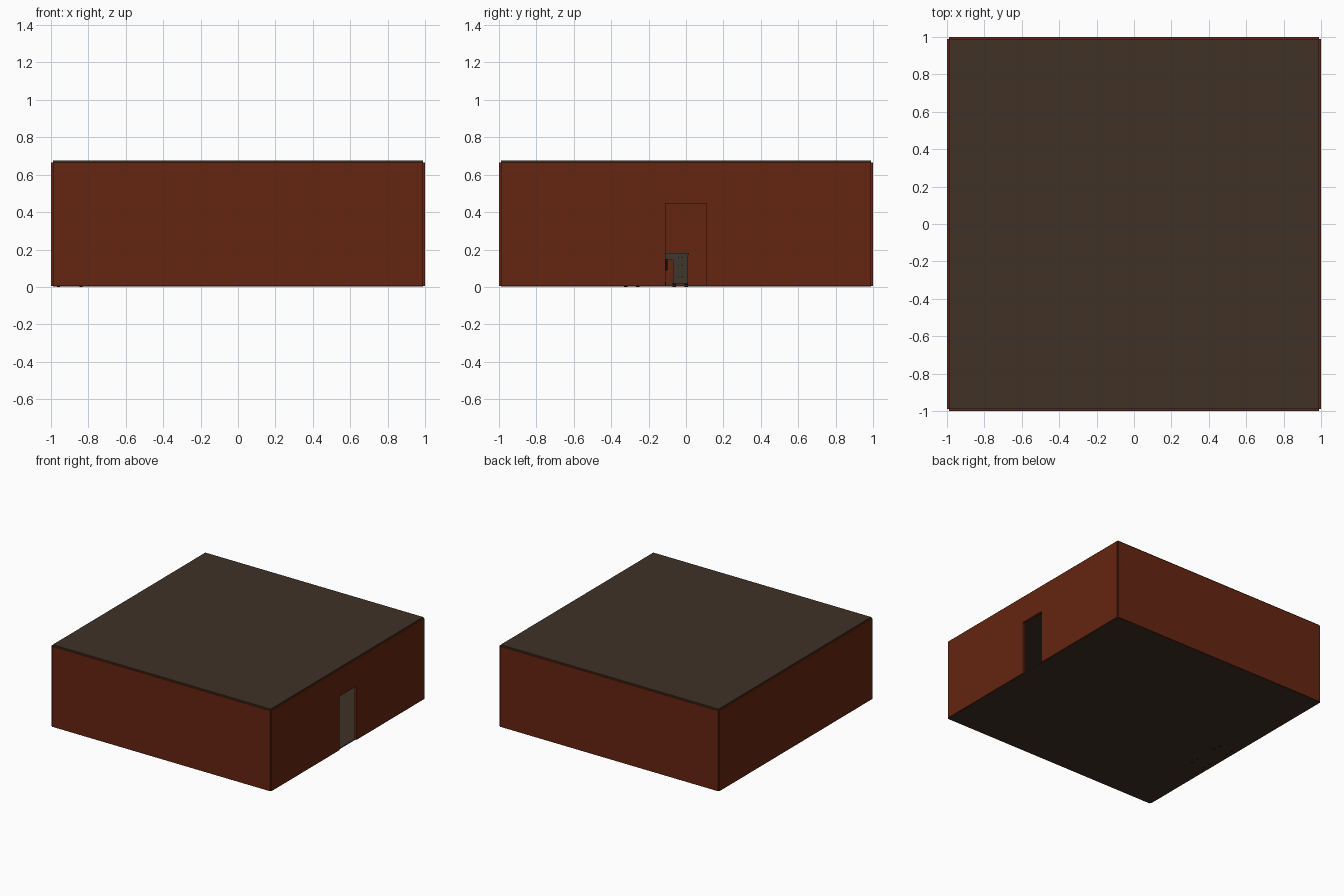
import bpy, bmesh, math
from mathutils import Vector

cube = bpy.data.objects.get("Cube")
if cube:
    bpy.data.objects.remove(cube, do_unlink=True)


def material(name, rgb):
    m = bpy.data.materials.new(name)
    m.use_nodes = True
    m.diffuse_color = (*rgb, 1)
    m.node_tree.nodes["Principled BSDF"].inputs["Base Color"].default_value = (*rgb, 1)
    return m


RED = material("brick red", (0.13, 0.018, 0.005))
BROWN = material("dark brown", (0.05, 0.031, 0.019))
WOOD = material("desk wood", (0.05, 0.038, 0.026))
BLACK = material("black", (0.012, 0.01, 0.008))


def finish(name, bm, mat):
    bmesh.ops.recalc_face_normals(bm, faces=bm.faces)
    mesh = bpy.data.meshes.new(name)
    bm.to_mesh(mesh)
    bm.free()
    mesh.materials.append(mat)
    ob = bpy.data.objects.new(name, mesh)
    bpy.context.collection.objects.link(ob)
    return ob


def box(name, lo, hi, mat):
    """Box between two opposite corners."""
    lo, hi = Vector(lo), Vector(hi)
    bm = bmesh.new()
    bmesh.ops.create_cube(bm, size=1)
    for v in bm.verts:
        v.co = (lo + hi) / 2 + v.co * (hi - lo)
    return finish(name, bm, mat)


def rod(name, a, b, r, mat, sides=10):
    """Cylinder between two points."""
    a, b = Vector(a), Vector(b)
    bm = bmesh.new()
    bmesh.ops.create_cone(bm, cap_ends=True, segments=sides, radius1=r, radius2=r,
                          depth=(b - a).length)
    turn = (b - a).to_track_quat("Z", "Y")
    for v in bm.verts:
        v.co = turn @ v.co + (a + b) / 2
    return finish(name, bm, mat)


# Room shell: panels are short of the corners, leaving small notches
IN, OUT, EDGE = 0.98, 1.0, 0.99
BASE, TOP, ROOF = 0.004, 0.665, 0.675
box("floor", (-EDGE, -EDGE, 0.003), (EDGE, EDGE, 0.01), BROWN)
box("roof", (-EDGE, -EDGE, TOP - 0.01), (EDGE, EDGE, ROOF), BROWN)
box("front_wall", (-EDGE, -OUT, BASE), (EDGE, -IN, TOP), RED)
box("back_wall", (-EDGE, IN, BASE), (EDGE, OUT, TOP), RED)
box("right_wall", (-OUT, -EDGE, BASE), (-IN, EDGE, TOP), RED)

# Wall with the doorway, extruded from its outline
DOOR, HEAD = 0.11, 0.445
half = [(DOOR, HEAD), (DOOR, BASE), (EDGE, BASE), (EDGE, TOP)]
outline = half + [(-y, z) for y, z in reversed(half)]
bm = bmesh.new()
face = bm.faces.new([bm.verts.new((IN, y, z)) for y, z in outline])
ext = bmesh.ops.extrude_face_region(bm, geom=[face])
bmesh.ops.translate(bm, vec=(OUT - IN, 0, 0),
                    verts=[g for g in ext["geom"] if isinstance(g, bmesh.types.BMVert)])
finish("doorway_wall", bm, RED)

# Desk with two drawer pedestals against the far wall
BACK, FRONT = -0.975, -0.825
box("desk_top", (BACK - 0.003, -0.335, 0.172), (FRONT + 0.005, 0.015, 0.182), WOOD)
box("desk_apron", (BACK, -0.33, 0.145), (FRONT, 0.01, 0.172), WOOD)
for side, yc in (("right", -0.29), ("left", -0.03)):
    box(side + "_pedestal", (BACK, yc - 0.04, 0.018), (FRONT - 0.003, yc + 0.04, 0.145), WOOD)
    for i, (z0, z1) in enumerate(((0.024, 0.086), (0.09, 0.14), (0.148, 0.169))):
        box(f"{side}_drawer_{i}", (FRONT - 0.003, yc - 0.036, z0),
            (FRONT + 0.003, yc + 0.036, z1), WOOD)
        for dy in (-0.01, 0.01):
            zc = (z0 + z1) / 2
            rod(f"{side}_knob", (FRONT, yc + dy, zc), (FRONT + 0.009, yc + dy, zc), 0.004, BLACK)
    for x in (-0.96, -0.84):
        for dy in (-0.032, 0.032):
            rod(f"{side}_foot", (x, yc + dy, 0), (x, yc + dy, 0.02), 0.009, BLACK)

# Swivel chair in front of the knee space
CX, CY = -0.75, -0.155
box("chair_seat", (CX - 0.045, CY - 0.04, 0.085), (CX + 0.045, CY + 0.04, 0.1), BLACK)
box("chair_back", (CX + 0.04, CY - 0.04, 0.115), (CX + 0.052, CY + 0.04, 0.19), BLACK)
rod("chair_back_post", (CX + 0.045, CY, 0.09), (CX + 0.045, CY, 0.12), 0.006, BLACK)
rod("chair_column", (CX, CY, 0.025), (CX, CY, 0.09), 0.007, BLACK)
for i in range(5):
    a = math.tau * i / 5 + math.pi / 2
    x, y = CX + 0.045 * math.cos(a), CY + 0.045 * math.sin(a)
    rod("chair_leg", (CX, CY, 0.03), (x, y, 0.024), 0.004, BLACK)
    rod("chair_castor", (x, y - 0.004, 0.018), (x, y + 0.004, 0.018), 0.008, BLACK)
for s in (-1, 1):
    y = CY + s * 0.05
    box("chair_armrest", (CX - 0.03, y - 0.007, 0.14), (CX + 0.045, y + 0.007, 0.15), BLACK)
    rod("chair_arm_post", (CX, y, 0.09), (CX, y, 0.142), 0.005, BLACK)
    rod("chair_arm_bracket", (CX, CY, 0.09), (CX, y, 0.09), 0.005, BLACK)
